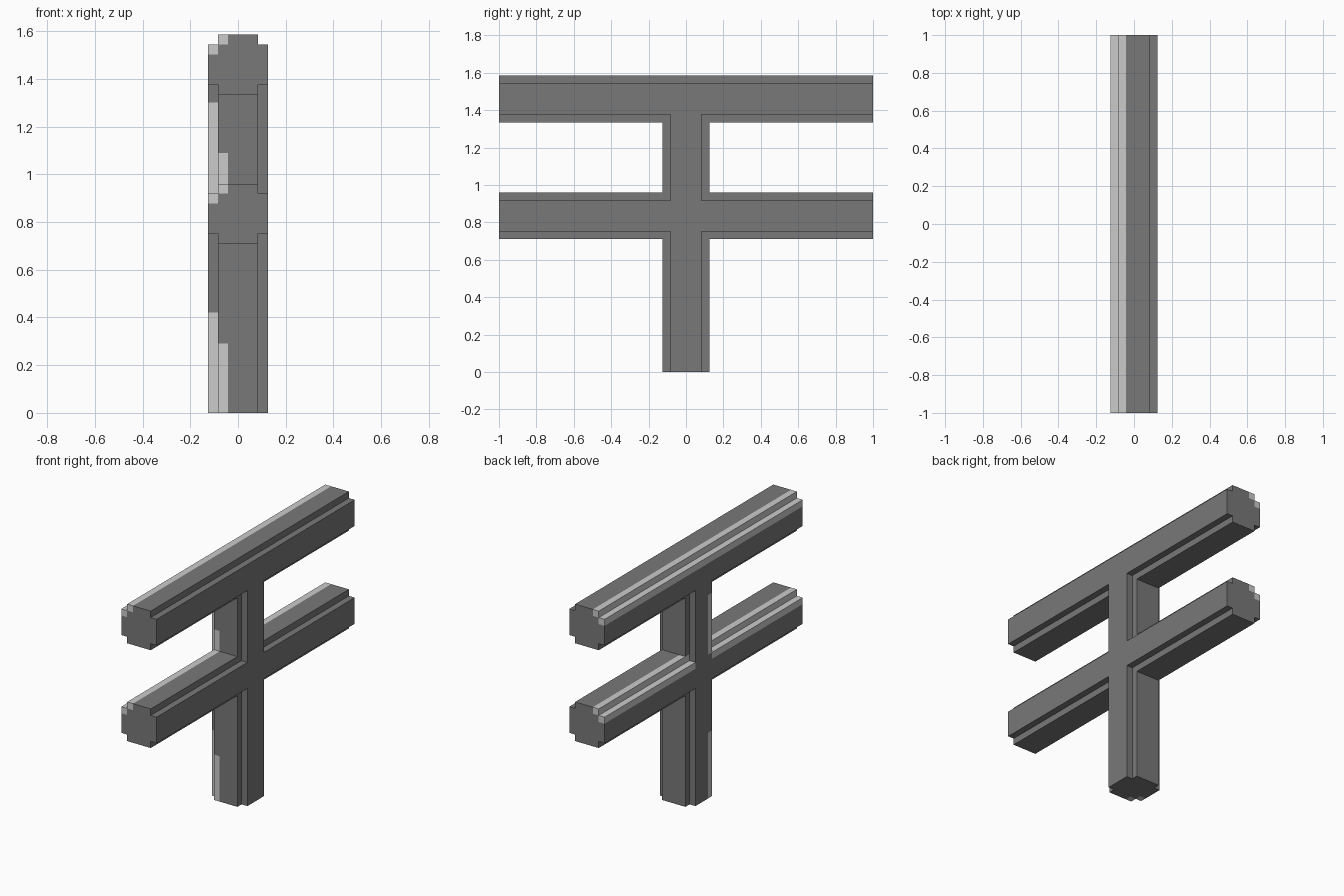
import bpy, bmesh

if "Cube" in bpy.data.objects:
    bpy.data.objects.remove(bpy.data.objects["Cube"], do_unlink=True)


def material(name, value):
    m = bpy.data.materials.new(name)
    m.use_nodes = True
    col = (value, value, value, 1)
    m.diffuse_color = col
    m.node_tree.nodes["Principled BSDF"].inputs["Base Color"].default_value = col
    return m


MATS = [material("dark grey", 0.19), material("light grey edge", 0.60)]

H = 0.125            # half thickness of every beam
C = 0.0833           # half width inside the corner notch
E = 0.0417           # notch size and width of the light edging
RAILS = [(0.71, 0.96), (1.335, 1.585)]

# Cutting planes shared by all parts
XS = [-H, -C, -E, C, H]
YS = [-1, -H, -C, -E, C, H, 1]
ZS = sorted({0, 0.29, 0.42, 1.09, 1.30}
            | {z for lo, hi in RAILS for z in (lo, lo + E, hi - 2 * E, hi - E, hi)})


def filled(x, y, z):
    """True inside the frame; outer layers are stepped in along the edges."""
    inset = E if abs(x) > C else 0
    if abs(x) > H or abs(y) > 1 or not 0 < z < RAILS[-1][1] - inset:
        return False
    on_rail = any(lo + inset < z < hi - inset for lo, hi in RAILS)
    return on_rail or abs(y) < H - inset


def is_light(x, y, z):
    """Worn light edging on the notched rail tops and on the post's corner."""
    if x > -E:
        return False
    outer = x < -C
    for k, (lo, hi) in enumerate(RAILS):
        if (hi - 2 * E < z < hi - E) if outer else (hi - E < z < hi):
            if k == 1 or abs(y) > C or not outer:
                return True
    if outer:
        return -C < y < -E and (z < 0.42 or RAILS[0][1] - E < z < 1.30)
    return y < -C and (z < 0.29 or RAILS[0][1] < z < 1.09)


def build(name, z0, z1):
    """Skin the part of the frame between two heights, with no inner faces."""
    bm = bmesh.new()
    cuts = (XS, YS, [z for z in ZS if z0 <= z <= z1])
    spans = [list(zip(c, c[1:])) for c in cuts]
    for sx in spans[0]:
        for sy in spans[1]:
            for sz in spans[2]:
                cell = (sx, sy, sz)
                mid = [(a + b) / 2 for a, b in cell]
                if not filled(*mid):
                    continue
                for axis in range(3):
                    u, v = (axis + 1) % 3, (axis + 2) % 3
                    for side in (0, 1):
                        probe = list(mid)
                        probe[axis] = cell[axis][side] + (0.001 if side else -0.001)
                        if filled(*probe):
                            continue
                        ring = []
                        for i, j in ((0, 0), (1, 0), (1, 1), (0, 1)):
                            p = [0, 0, 0]
                            p[axis], p[u], p[v] = cell[axis][side], cell[u][i], cell[v][j]
                            ring.append(bm.verts.new(p))
                        f = bm.faces.new(ring if side else ring[::-1])
                        f.material_index = int(is_light(*mid))
    # Weld the panels and merge flat areas of one colour
    bmesh.ops.remove_doubles(bm, verts=bm.verts, dist=0.0001)
    bmesh.ops.dissolve_limit(bm, angle_limit=0.01, verts=bm.verts,
                             edges=bm.edges, delimit={'MATERIAL'})
    mesh = bpy.data.meshes.new(name)
    bm.to_mesh(mesh)
    bm.free()
    for m in MATS:
        mesh.materials.append(m)
    bpy.context.collection.objects.link(bpy.data.objects.new(name, mesh))


build("lower_post", 0, RAILS[0][0])
build("middle_rail", *RAILS[0])
build("upper_post", RAILS[0][1], RAILS[1][0])
build("top_rail", *RAILS[1])
